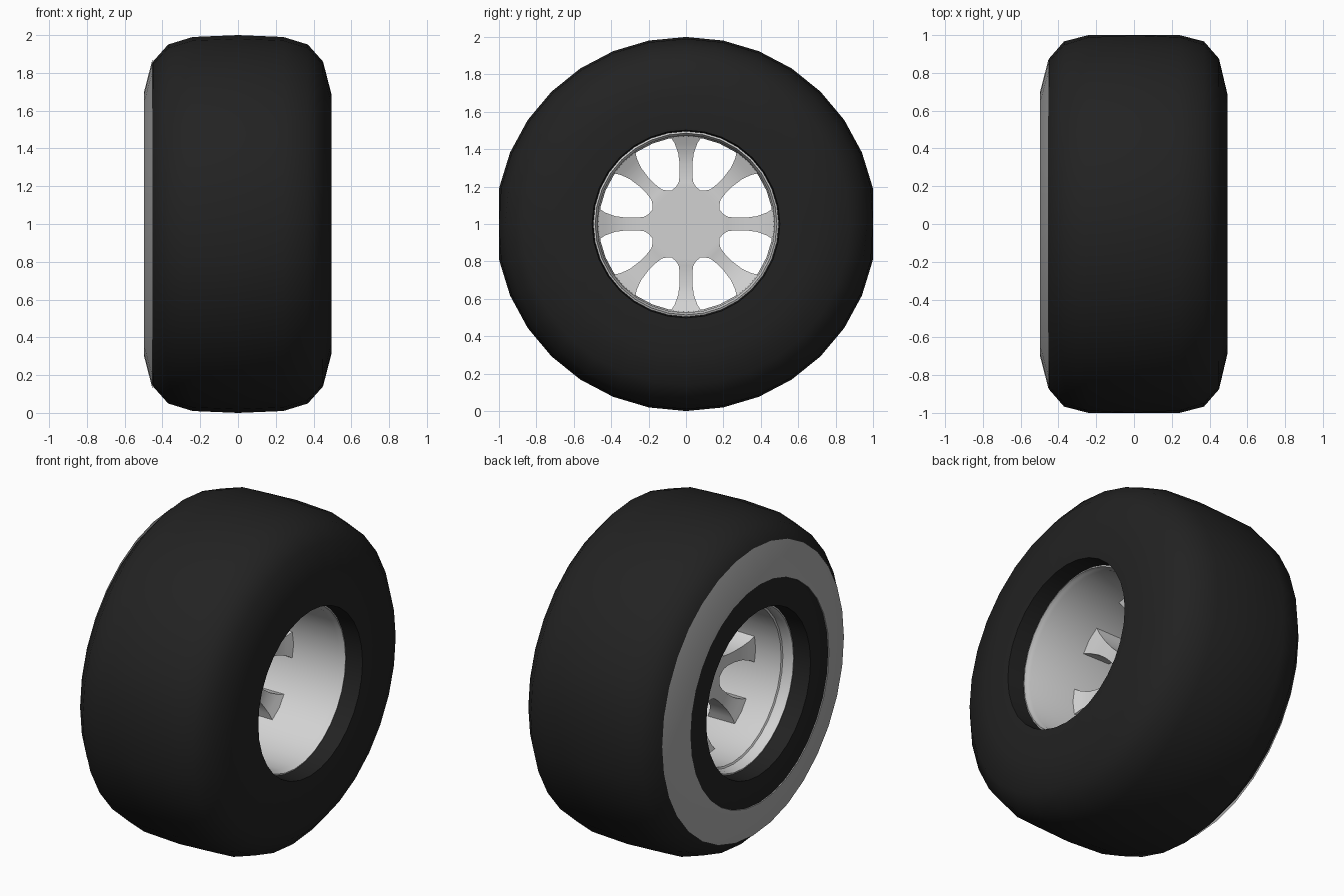
import bpy, bmesh, math

if "Cube" in bpy.data.objects:
    bpy.data.objects.remove(bpy.data.objects["Cube"])


def material(name, c):
    m = bpy.data.materials.new(name)
    m.diffuse_color = (c, c, c, 1)
    m.use_nodes = True
    m.node_tree.nodes["Principled BSDF"].inputs["Base Color"].default_value = m.diffuse_color
    return m


rubber = material("black rubber", 0.016)
wall_grey = material("sidewall grey", 0.42)
alloy = material("light alloy", 0.64)


def finish(name, bm, mats, angle):
    me = bpy.data.meshes.new(name)
    bm.to_mesh(me)
    bm.free()
    ob = bpy.data.objects.new(name, me)
    bpy.context.collection.objects.link(ob)
    for m in mats:
        me.materials.append(m)
    bpy.ops.object.select_all(action='DESELECT')
    ob.select_set(True)
    bpy.context.view_layer.objects.active = ob
    bpy.ops.object.shade_smooth_by_angle(angle=math.radians(angle))
    ob.location.z = 1
    return ob


def lathe(profile, n=32):
    """Spin (x, radius) points about the x axle."""
    bm = bmesh.new()
    rings = [[bm.verts.new((x, r * math.cos(2 * math.pi * j / n),
                            r * math.sin(2 * math.pi * j / n)))
              for j in range(n)] for x, r in profile]
    for a, b in zip(rings, rings[1:]):
        for j in range(n):
            k = (j + 1) % n
            bm.faces.new((a[j], b[j], b[k], a[k]))
    return bm


# Tyre: rounded tread, flat sidewalls and a short bore
half = [(0.36, 0.494), (0.488, 0.502), (0.494, 0.69), (0.45, 0.86),
        (0.37, 0.95), (0.24, 0.99)]
tyre = lathe(half + [(0, 1.0)] + [(-x, r) for x, r in reversed(half)])
for v in tyre.verts:  # slight flat on the front and back of the tread
    if math.hypot(v.co.y, v.co.z) > 0.8:
        v.co.y = max(-1, min(1, v.co.y * 1.018))
finish("tyre", tyre, [rubber], 40)

# Grey sidewall band on the left side
band = lathe([(-0.452, 0.875), (-0.4985, 0.695), (-0.4985, 0.665), (-0.49, 0.663)])
finish("sidewall_band", band, [wall_grey], 40)

# Rim barrel with end lips and a stepped bead seat
barrel = lathe([(-0.38, 0.497), (-0.385, 0.485), (-0.365, 0.476), (-0.32, 0.476),
                (-0.315, 0.466), (0.35, 0.474), (0.365, 0.482), (0.385, 0.486),
                (0.38, 0.497)])
finish("rim_barrel", barrel, [alloy], 30)

# Hub with eight waisted spokes: radius, half width, outer x, inner x
stations = [(0.20, 0.053, 0.0, -0.10), (0.222, 0.039, -0.003, -0.10),
            (0.26, 0.034, -0.006, -0.10), (0.32, 0.034, -0.005, -0.105),
            (0.38, 0.042, 0.005, -0.115), (0.43, 0.06, 0.025, -0.13),
            (0.479, 0.09, 0.05, -0.145)]
bm = bmesh.new()


def polar(x, r, w, a):
    return bm.verts.new((x, r * math.cos(a) - w * math.sin(a),
                         r * math.sin(a) + w * math.cos(a)))


N = 8
step = 2 * math.pi / N
# Corners between neighbouring spokes, outer and inner side
corners = [[polar(x, 0.195, 0, (i + 0.5) * step) for i in range(N)] for x in (0.0, -0.10)]
bm.faces.new(corners[0])
bm.faces.new(corners[1][::-1])
for i in range(N):
    a = i * step
    prev = (corners[0][i - 1], corners[0][i], corners[1][i], corners[1][i - 1])
    for r, w, xo, xi in stations:
        cur = (polar(xo, r, -w, a), polar(xo, r, w, a),
               polar(xi, r, w, a), polar(xi, r, -w, a))
        for k in range(4):
            m = (k + 1) % 4
            bm.faces.new((prev[k], cur[k], cur[m], prev[m]))
        prev = cur
    bm.faces.new(prev)
bmesh.ops.recalc_face_normals(bm, faces=bm.faces)
finish("spoked_hub", bm, [alloy], 35)
